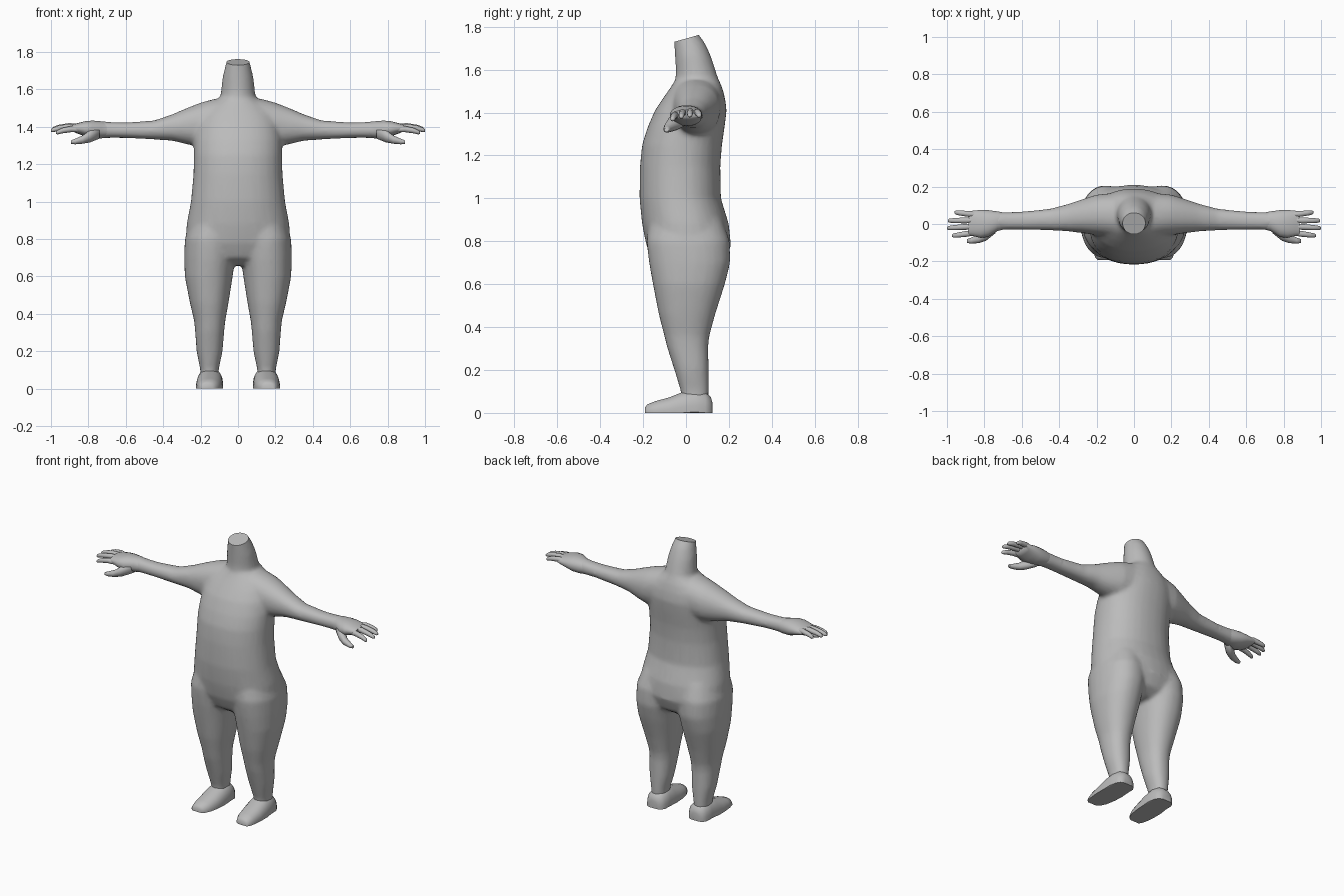
import bpy, bmesh, math

skin = bpy.data.materials.new("plain grey")
skin.diffuse_color = (0.5, 0.5, 0.5, 1)


def loft(name, axis, rows, sides=24, power=2.2, flip=1):
    """Skin rounded sections. Row: position on axis, then min/max on the two other axes."""
    bm = bmesh.new()
    rings = []
    for t, a0, a1, b0, b1 in rows:
        ring = []
        for i in range(sides):
            ang = 2 * math.pi * (i + 0.5) / sides
            c, s = math.cos(ang), math.sin(ang)
            u = math.copysign(abs(c) ** (2 / power), c)
            v = math.copysign(abs(s) ** (2 / power), s)
            a = (a0 + a1) / 2 + u * (a1 - a0) / 2
            b = max(0, (b0 + b1) / 2 + v * (b1 - b0) / 2) if axis == "y" else (b0 + b1) / 2 + v * (b1 - b0) / 2
            p = {"x": (t, a, b), "y": (a, t, b), "z": (a, b, t)}[axis]
            ring.append(bm.verts.new((p[0] * flip, p[1], p[2])))
        rings.append(ring)
    for r, q in zip(rings, rings[1:]):
        for i in range(sides):
            j = (i + 1) % sides
            bm.faces.new((r[i], r[j], q[j], q[i]))
    bm.faces.new(rings[0])
    bm.faces.new(rings[-1])
    bmesh.ops.recalc_face_normals(bm, faces=bm.faces)
    me = bpy.data.meshes.new(name)
    bm.to_mesh(me)
    bm.free()
    me.materials.append(skin)
    ob = bpy.data.objects.new(name, me)
    bpy.context.collection.objects.link(ob)
    return ob


def select(obs):
    bpy.ops.object.select_all(action="DESELECT")
    for o in obs:
        o.select_set(True)
    bpy.context.view_layer.objects.active = obs[0]


def smooth(ob, angle=50):
    select([ob])
    bpy.ops.object.shade_smooth_by_angle(angle=math.radians(angle))


# Torso and neck
parts = [
    loft("body", "z", [
        (0.66, -0.15, 0.15, -0.09, 0.12), (0.70, -0.22, 0.22, -0.15, 0.18),
        (0.78, -0.28, 0.28, -0.185, 0.21), (0.88, -0.275, 0.275, -0.205, 0.20),
        (1.00, -0.252, 0.252, -0.217, 0.163), (1.15, -0.238, 0.238, -0.215, 0.16),
        (1.25, -0.237, 0.237, -0.205, 0.168), (1.33, -0.235, 0.235, -0.18, 0.18),
        (1.41, -0.225, 0.225, -0.145, 0.19), (1.47, -0.20, 0.20, -0.105, 0.182),
        (1.52, -0.15, 0.15, -0.07, 0.168), (1.56, -0.09, 0.09, -0.045, 0.15)], 32),
    loft("neck", "z", [
        (1.45, -0.10, 0.10, -0.06, 0.16), (1.54, -0.096, 0.096, -0.05, 0.155),
        (1.60, -0.09, 0.09, -0.048, 0.138), (1.66, -0.084, 0.084, -0.052, 0.118),
        (1.72, -0.07, 0.07, -0.056, 0.092), (1.82, -0.045, 0.045, -0.06, 0.02)], power=2),
]
for s in (1, -1):
    # Legs
    parts.append(loft("leg", "z", [
        (0.04, 0.105, 0.20, -0.02, 0.105), (0.10, 0.103, 0.202, -0.025, 0.107),
        (0.20, 0.082, 0.222, -0.055, 0.107), (0.31, 0.073, 0.23, -0.09, 0.104),
        (0.36, 0.068, 0.234, -0.102, 0.11), (0.46, 0.05, 0.258, -0.128, 0.137),
        (0.60, 0.028, 0.285, -0.155, 0.182), (0.70, 0.015, 0.288, -0.173, 0.207),
        (0.80, 0.01, 0.285, -0.185, 0.205), (0.90, 0.01, 0.25, -0.17, 0.17)], flip=s))
    # Arms, shoulder to wrist
    parts.append(loft("arm", "x", [
        (0.05, -0.07, 0.165, 1.31, 1.55), (0.12, -0.07, 0.165, 1.30, 1.552),
        (0.20, -0.06, 0.158, 1.295, 1.53), (0.27, -0.05, 0.135, 1.305, 1.503),
        (0.35, -0.04, 0.108, 1.325, 1.468), (0.45, -0.034, 0.082, 1.332, 1.434),
        (0.60, -0.032, 0.067, 1.34, 1.424), (0.68, -0.032, 0.065, 1.341, 1.426),
        (0.74, -0.035, 0.066, 1.337, 1.433)], 20, flip=s))

# Blend the limbs into one continuous skin
select(parts)
bpy.ops.object.join()
body = bpy.context.active_object
for kind, values in (("REMESH", {"mode": "VOXEL", "voxel_size": 0.011}),
                     ("SMOOTH", {"factor": 0.5, "iterations": 14}),
                     ("DECIMATE", {"ratio": 0.3})):
    m = body.modifiers.new(kind.lower(), kind)
    for k, v in values.items():
        setattr(m, k, v)
    bpy.ops.object.modifier_apply(modifier=m.name)

# Tilted flat cut across the neck
bm = bmesh.new()
bm.from_mesh(body.data)
cut = bmesh.ops.bisect_plane(bm, geom=bm.verts[:] + bm.edges[:] + bm.faces[:],
                             plane_co=(0, 0, 1.745), plane_no=(0, -0.27, 0.96), clear_outer=True)
bmesh.ops.holes_fill(bm, edges=[e for e in bm.edges if e.is_boundary], sides=0)
bm.to_mesh(body.data)
bm.free()
smooth(body, 40)

# Finger rows: root x, tip x, root y, tip y, root z, tip z
fingers = {"index_finger": (0.84, 0.972, -0.045, -0.063, 1.385, 1.368),
           "middle_finger": (0.84, 1.0, -0.012, -0.022, 1.397, 1.380),
           "ring_finger": (0.84, 0.995, 0.020, 0.018, 1.400, 1.386),
           "little_finger": (0.83, 0.96, 0.048, 0.062, 1.396, 1.385)}
for side, s in (("right", 1), ("left", -1)):
    # Palm
    smooth(loft(side + "_palm", "x", [
        (0.69, -0.028, 0.060, 1.346, 1.421), (0.73, -0.038, 0.068, 1.338, 1.430),
        (0.78, -0.070, 0.075, 1.338, 1.434), (0.82, -0.075, 0.076, 1.350, 1.430),
        (0.86, -0.065, 0.072, 1.364, 1.420), (0.885, -0.060, 0.068, 1.375, 1.412)], 20, flip=s), 70)
    for name, (x0, x1, y0, y1, z0, z1) in fingers.items():
        rows = []
        for f, r in ((0, 0.014), (0.4, 0.0165), (0.75, 0.0145), (0.95, 0.0115), (1, 0.006)):
            x, y = x0 + (x1 - x0) * f, y0 + (y1 - y0) * f
            z = z0 + (z1 - z0) * f + 0.04 * f * (1 - f)  # slight downward curl
            rows.append((x, y - r, y + r, z - r, z + r))
        smooth(loft(side + "_" + name, "x", rows, 10, 2, s), 70)
    # Thumb
    smooth(loft(side + "_thumb", "x", [
        (0.74, -0.050, 0.02, 1.336, 1.40), (0.79, -0.090, -0.02, 1.316, 1.385),
        (0.83, -0.103, -0.055, 1.309, 1.355), (0.87, -0.105, -0.072, 1.306, 1.337),
        (0.893, -0.102, -0.080, 1.309, 1.328)], 12, 2, s), 70)
    # Foot with a flat sole
    smooth(loft(side + "_foot", "y", [
        (-0.192, 0.135, 0.195, -0.025, 0.025), (-0.18, 0.115, 0.208, -0.035, 0.040),
        (-0.14, 0.095, 0.218, -0.05, 0.056), (-0.08, 0.084, 0.224, -0.06, 0.072),
        (-0.02, 0.080, 0.224, -0.07, 0.096), (0.04, 0.080, 0.220, -0.07, 0.11),
        (0.09, 0.085, 0.215, -0.07, 0.10), (0.115, 0.10, 0.200, -0.06, 0.075),
        (0.123, 0.125, 0.178, -0.04, 0.05)], 24, 2.3, s), 50)
